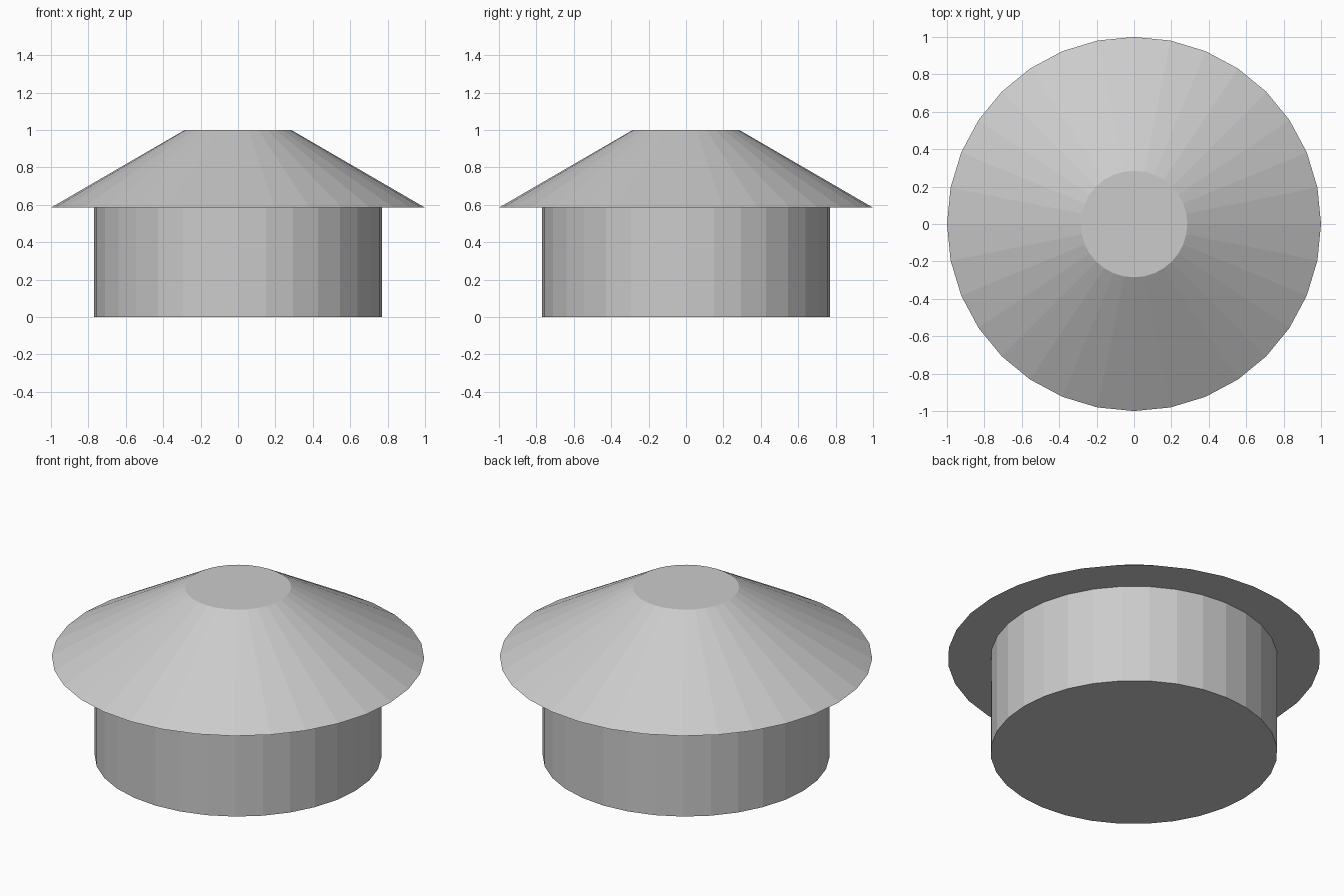
import bpy

if "Cube" in bpy.data.objects:
    bpy.data.objects.remove(bpy.data.objects["Cube"])

SIDES = 32


def frustum(name, r_bottom, r_top, z_bottom, z_top):
    bpy.ops.mesh.primitive_cone_add(
        vertices=SIDES, radius1=r_bottom, radius2=r_top,
        depth=z_top - z_bottom, end_fill_type='NGON',
        location=(0, 0, (z_bottom + z_top) / 2))
    obj = bpy.context.object
    obj.name = name
    return obj


# Round drum wall
frustum("base_drum", 0.77, 0.77, 0.0, 0.585)

# Overhanging conical roof with a flat top
frustum("conical_roof", 1.0, 0.285, 0.585, 1.0)
